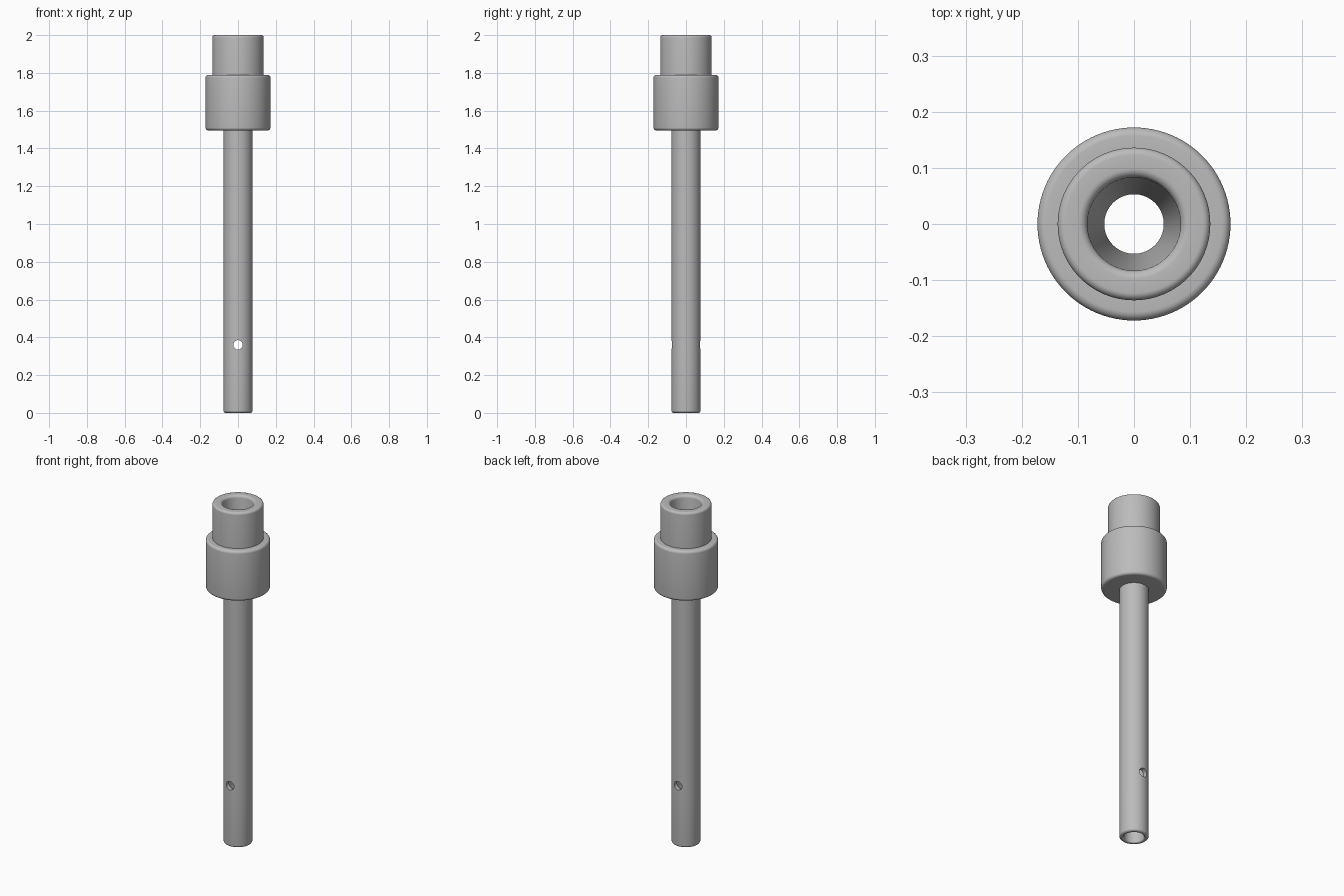
import bpy, bmesh, math
from mathutils import Vector

cube = bpy.data.objects.get("Cube")
if cube:
    bpy.data.objects.remove(cube, do_unlink=True)

SIDES = 96

# Brushed grey metal
metal = bpy.data.materials.new("grey metal")
metal.use_nodes = True
colour = (0.5, 0.5, 0.5, 1)
metal.diffuse_color = colour
metal.node_tree.nodes["Principled BSDF"].inputs["Base Color"].default_value = colour


def rounded(corners, steps=5):
    """Closed (radius, height, fillet) profile with each corner rounded."""
    points = []
    for i, (r, z, fillet) in enumerate(corners):
        p = Vector((r, z))
        if not fillet:
            points.append(p)
            continue
        a = (Vector(corners[i - 1][:2]) - p).normalized()
        b = (Vector(corners[(i + 1) % len(corners)][:2]) - p).normalized()
        half = a.angle(b) / 2
        centre = p + (a + b).normalized() * fillet / math.sin(half)
        start = p + a * fillet / math.tan(half) - centre
        end = p + b * fillet / math.tan(half) - centre
        for k in range(steps + 1):
            mid = start.lerp(end, k / steps)
            points.append(centre + mid.normalized() * fillet)
    return points


def lathe(name, profile):
    bm = bmesh.new()
    rings = []
    for r, z in profile:
        rings.append([bm.verts.new((r * math.cos(t), r * math.sin(t), z))
                      for t in (math.tau * k / SIDES for k in range(SIDES))])
    for i, ring in enumerate(rings):
        above = rings[(i + 1) % len(rings)]
        for k in range(SIDES):
            n = (k + 1) % SIDES
            bm.faces.new((ring[k], ring[n], above[n], above[k]))
    bmesh.ops.recalc_face_normals(bm, faces=bm.faces)
    mesh = bpy.data.meshes.new(name)
    bm.to_mesh(mesh)
    bm.free()
    mesh.materials.append(metal)
    obj = bpy.data.objects.new(name, mesh)
    bpy.context.collection.objects.link(obj)
    return obj


# Hollow stem, collar and socket turned as one piece
stem, collar, socket, bore, hole_z = 0.077, 0.172, 0.136, 0.053, 0.36
body = lathe("hollow_stem_with_collar", rounded([
    (bore, 0, 0.008), (stem, 0, 0.012),
    (stem, hole_z - 0.04, 0), (stem, hole_z + 0.04, 0),
    (stem, 1.495, 0), (collar, 1.495, 0.015),
    (collar, 1.79, 0.015), (socket, 1.79, 0),
    (socket, 2, 0.013), (0.084, 2, 0.015),
    (bore, 1.5, 0),
    (bore, hole_z + 0.04, 0), (bore, hole_z - 0.04, 0),
]))

# Cross hole drilled front to back through both walls
bpy.ops.mesh.primitive_cylinder_add(vertices=32, radius=0.025, depth=0.4,
                                    location=(0, 0, hole_z),
                                    rotation=(math.pi / 2, 0, 0))
drill = bpy.context.object
drill.name = "cross_hole_cutter"
drill.hide_render = True
drill.data.materials.append(metal)
cut = body.modifiers.new("cross hole", 'BOOLEAN')
cut.operation = 'DIFFERENCE'
cut.solver = 'EXACT'
cut.object = drill

bpy.ops.object.select_all(action='DESELECT')
body.select_set(True)
bpy.context.view_layer.objects.active = body
bpy.ops.object.modifier_apply(modifier=cut.name)
bpy.data.objects.remove(drill, do_unlink=True)
bpy.ops.object.shade_smooth_by_angle(angle=math.radians(35))
